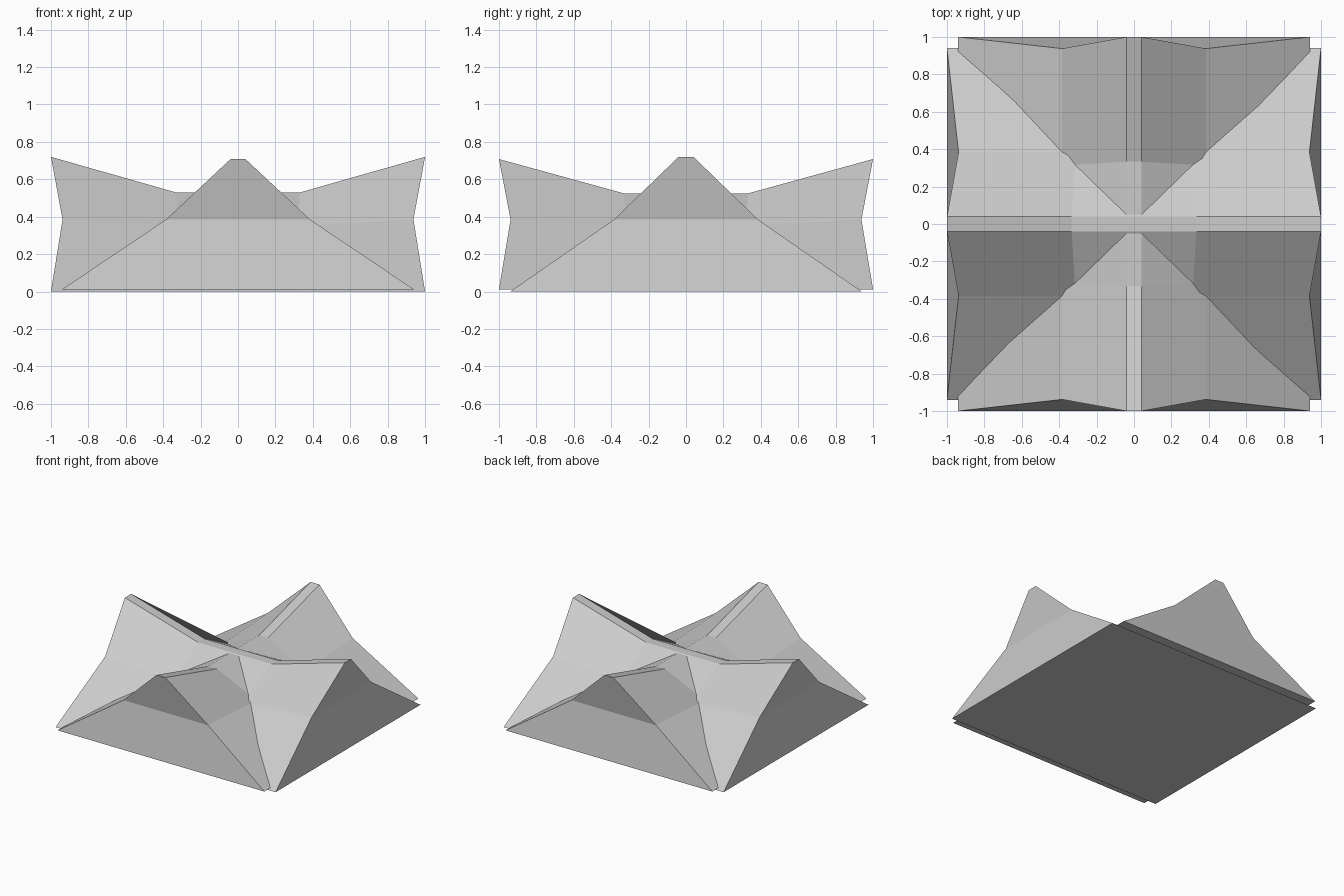
import bpy

if "Cube" in bpy.data.objects:
    bpy.data.objects.remove(bpy.data.objects["Cube"])

# Cross-section rows: half width, fraction pulled in at the gable crease
BASE_W, MID_W, TOP_W = 0.94, 0.385, 0.04


def section(s, base_z, mid_z, top_z):
    """Six-point roof section; s is the signed distance along the ridge."""
    m = s * 0.938
    return [(s, -BASE_W, base_z), (m, -MID_W, mid_z), (s, -TOP_W, top_z),
            (s, TOP_W, top_z), (m, MID_W, mid_z), (s, BASE_W, base_z)]


def roof(name, base_z, top_z, saddle_z, along_y=False):
    # high gables at both ends, low saddle in the middle
    verts = []
    for s in (-1, -0.333, 0.333, 1):
        end = abs(s) == 1
        verts += section(s, base_z, 0.385 if end else 0.35,
                         top_z if end else saddle_z)
    if along_y:
        verts = [(-y, x, z) for x, y, z in verts]
    faces = []
    for i in range(3):
        a, b = i * 6, i * 6 + 6
        for j in range(6):
            k = (j + 1) % 6
            faces.append((a + j, b + j, b + k, a + k))
    # creased gable ends: lower and upper trapezoid
    for e in (0, 18):
        caps = [(e, e + 1, e + 4, e + 5), (e + 1, e + 2, e + 3, e + 4)]
        faces += [c[::-1] for c in caps] if e else caps
    mesh = bpy.data.meshes.new(name)
    mesh.from_pydata(verts, [], faces)
    mesh.update()
    obj = bpy.data.objects.new(name, mesh)
    bpy.context.collection.objects.link(obj)
    return obj


# Two crossing tent-like roofs
roof("side_to_side_roof", 0.0, 0.72, 0.53)
roof("front_to_back_roof", 0.012, 0.708, 0.525, along_y=True)
